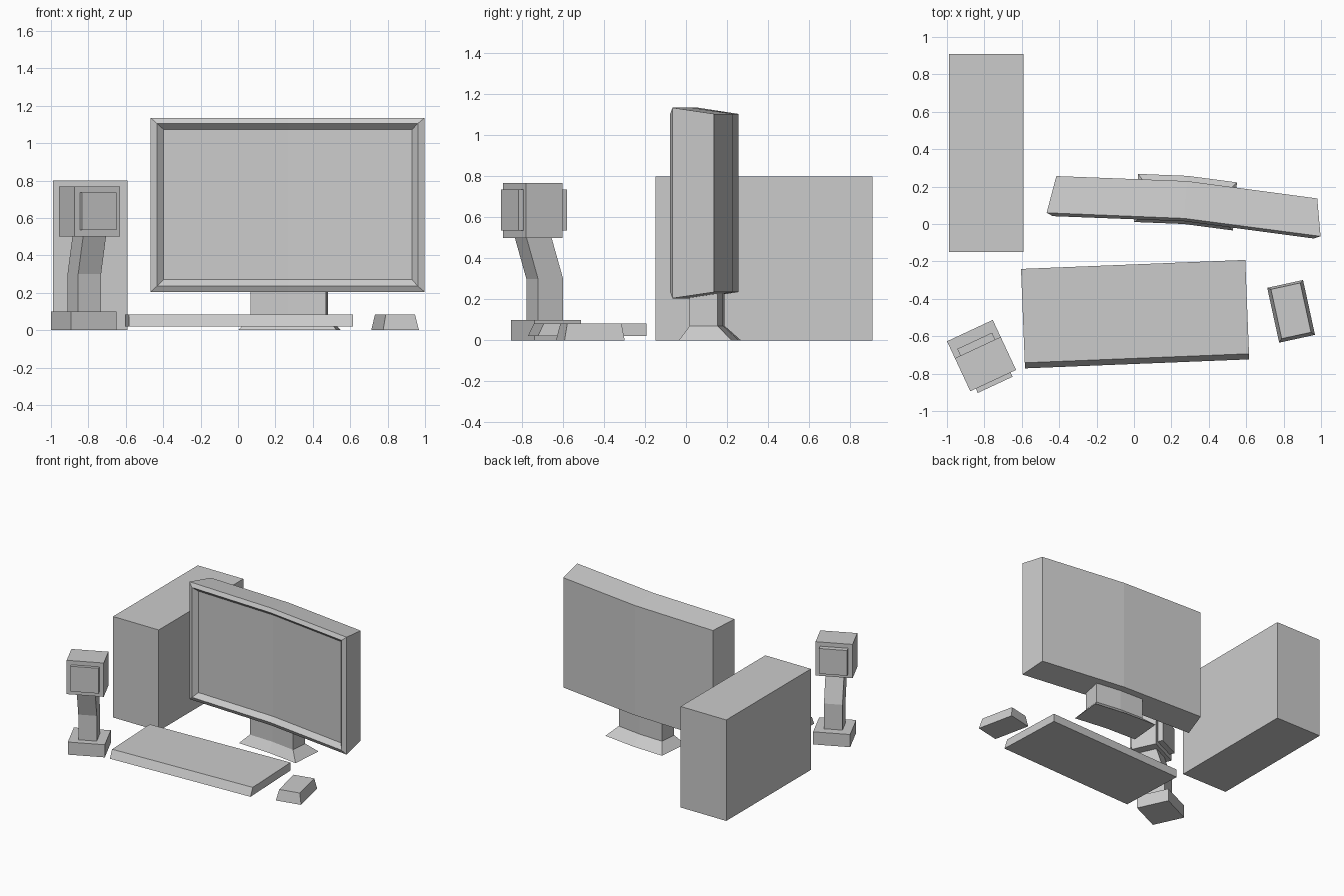
import bpy, bmesh, math

if "Cube" in bpy.data.objects:
    bpy.data.objects.remove(bpy.data.objects["Cube"])


def loft(name, rings, loc=(0, 0, 0), angle=0):
    """Skin equal-sized rings of points and close both ends."""
    bm = bmesh.new()
    rows = [[bm.verts.new(p) for p in ring] for ring in rings]
    n = len(rows[0])
    for a, b in zip(rows, rows[1:]):
        for i in range(n):
            j = (i + 1) % n
            bm.faces.new((a[i], a[j], b[j], b[i]))
    caps = [(0, 1, 4, 5), (1, 2, 3, 4)] if n == 6 else [tuple(range(n))]
    for row in (rows[0], rows[-1]):
        for cap in caps:
            bm.faces.new([row[i] for i in cap])
    bmesh.ops.recalc_face_normals(bm, faces=bm.faces)
    mesh = bpy.data.meshes.new(name)
    bm.to_mesh(mesh)
    bm.free()
    obj = bpy.data.objects.new(name, mesh)
    obj.location = loc
    obj.rotation_euler.z = math.radians(angle)
    bpy.context.collection.objects.link(obj)
    return obj


def rect(x0, x1, y0, y1, z):
    return [(x0, y0, z), (x1, y0, z), (x1, y1, z), (x0, y1, z)]


def box(name, w, y0, y1, z0, z1, loc, angle=0):
    h = w / 2
    return loft(name, [rect(-h, h, y0, y1, z) for z in (z0, z1)], loc, angle)


def upright(h, y, z0, z1, sag):
    """Bent upright frame, its ends swung forward by sag."""
    return [(-h, y - sag, z0), (0, y, z0), (h, y - sag, z0),
            (h, y - sag, z1), (0, y, z1), (-h, y - sag, z1)]


def bent_plan(h, y0, y1, z, sag):
    """Bent horizontal footprint, for the stand."""
    return [(-h, y0 - sag, z), (0, y0, z), (h, y0 - sag, z),
            (h, y1 - sag, z), (0, y1, z), (-h, y1 - sag, z)]


# Computer tower
box("computer_tower", 0.40, -0.15, 0.91, 0, 0.80, (-0.79, 0, 0))

# Curved monitor: back, outer rim, bezel lip, recessed screen
MON = ((0.268, 0.03, 0), -4.9)
loft("monitor", [upright(0.70, 0.20, 0.235, 1.105, 0.033),
                 upright(0.735, 0.0, 0.205, 1.135, 0.033),
                 upright(0.70, -0.015, 0.235, 1.105, 0.033),
                 upright(0.667, 0.02, 0.27, 1.073, 0.033)], *MON)

# Stand: flared foot running into the neck
loft("monitor_stand", [bent_plan(0.265, -0.03, 0.228, 0, 0.012),
                       bent_plan(0.202, 0.015, 0.152, 0.07, 0.010),
                       bent_plan(0.202, 0.015, 0.152, 0.23, 0.010)], *MON)

# Keyboard with sloping front edge
loft("keyboard", [rect(-0.6, 0.6, -0.266, 0.266, 0.02),
                  rect(-0.6, 0.6, -0.236, 0.266, 0.083)],
     (0.006, -0.482, 0), 2.3)

# Mouse
loft("mouse", [rect(-0.098, 0.098, -0.15, 0.15, 0),
               rect(-0.08, 0.08, -0.132, 0.138, 0.083)],
     (0.84, -0.467, 0), 12.3)

# Desk speaker: base, bent post, head, front and back plates
SPK = ((-0.8775, -0.57, 0), 25)
box("speaker_base", 0.27, -0.25, 0, 0, 0.10, *SPK)
loft("speaker_post", [rect(-0.0675, 0.0675, y - 0.0675, y + 0.0675, z)
                      for y, z in ((-0.132, 0.09), (-0.132, 0.30), (-0.197, 0.51))], *SPK)
box("speaker_head", 0.27, -0.295, -0.10, 0.50, 0.768, *SPK)
box("speaker_front_plate", 0.205, -0.32, -0.29, 0.535, 0.735, *SPK)
box("speaker_back_plate", 0.205, -0.105, -0.06, 0.535, 0.735, *SPK)
